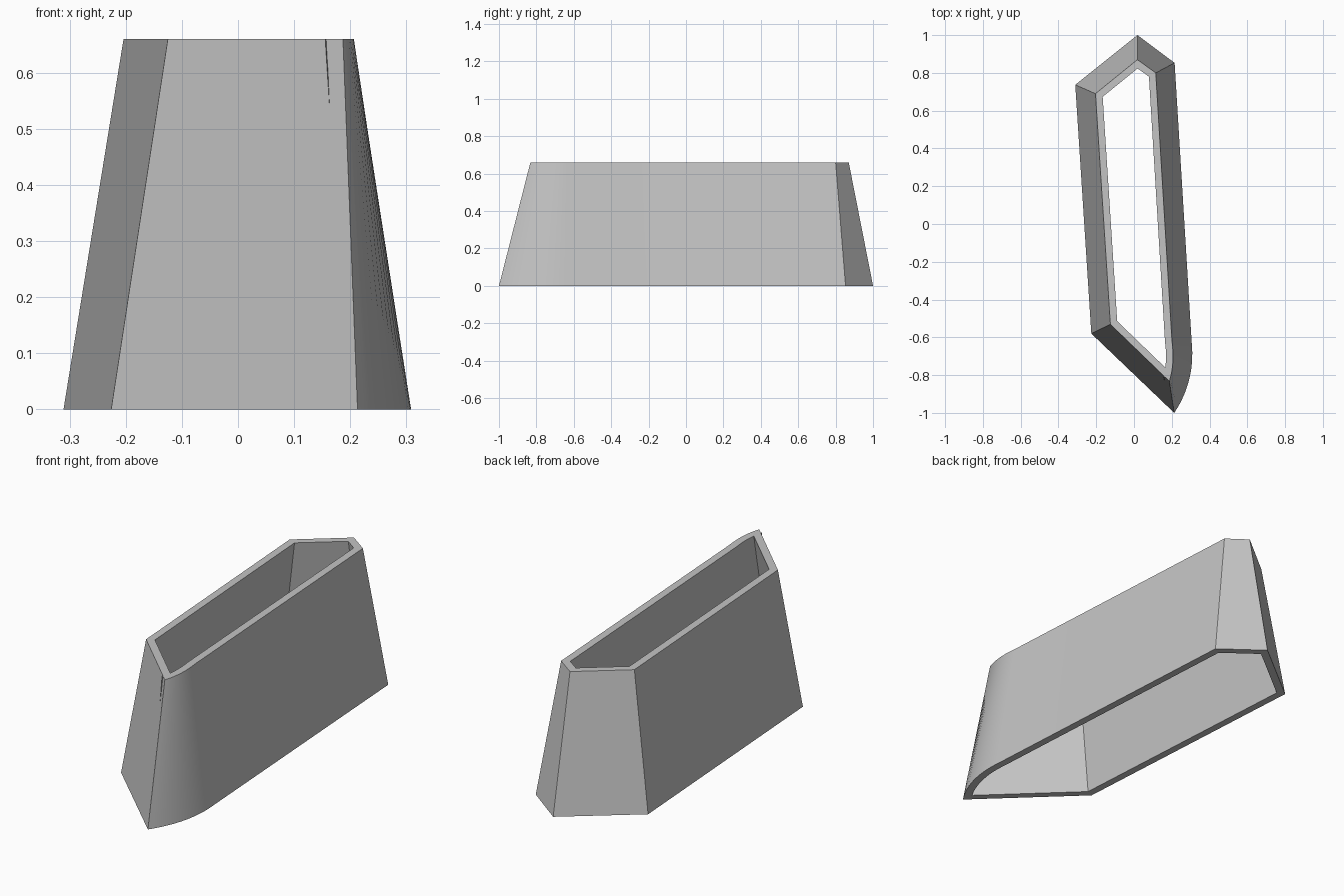
import bpy
import bmesh
from mathutils import Vector

cube = bpy.data.objects.get("Cube")
if cube:
    bpy.data.objects.remove(cube, do_unlink=True)

HEIGHT = 0.66
WALL = 0.037
ARC_STEPS = 14


def outline(left_front, tip, control, arc_end, right_back, back, left_back):
    """Counter-clockwise outline whose front right side is a curve."""
    p, c, q = Vector(tip), Vector(control), Vector(arc_end)
    arc = []
    for i in range(ARC_STEPS + 1):
        t = i / ARC_STEPS
        arc.append(p * (1 - t) ** 2 + c * 2 * t * (1 - t) + q * t ** 2)
    return [Vector(left_front), *arc, Vector(right_back), Vector(back), Vector(left_back)]


def inset(points, distance):
    """Move every side of the outline inwards, with mitred corners."""
    result = []
    for i, p in enumerate(points):
        a = (p - points[i - 1]).normalized()
        b = (points[(i + 1) % len(points)] - p).normalized()
        na, nb = Vector((-a.y, a.x)), Vector((-b.y, b.x))
        result.append(p + (na + nb) * distance / (1 + na.dot(nb)))
    return result


# Outer outlines at the foot and the rim
foot = outline((-0.226, -0.58), (0.213, -1.0), (0.327, -0.83), (0.305, -0.62),
               (0.215, 0.853), (0.018, 1.0), (-0.311, 0.737))
rim = outline((-0.125, -0.531), (0.187, -0.832), (0.217, -0.74), (0.201, -0.62),
              (0.115, 0.80), (0.018, 0.87), (-0.204, 0.69))

# Tapered hollow shell, open at both ends
bm = bmesh.new()
levels = [(foot, 0), (rim, HEIGHT), (inset(rim, WALL), HEIGHT), (inset(foot, WALL), 0)]
rings = [[bm.verts.new((p.x, p.y, z)) for p in pts] for pts, z in levels]
count = len(foot)
for k in range(4):
    lower, upper = rings[k], rings[(k + 1) % 4]
    for i in range(count):
        j = (i + 1) % count
        bm.faces.new((lower[i], lower[j], upper[j], upper[i]))
bmesh.ops.recalc_face_normals(bm, faces=bm.faces)
mesh = bpy.data.meshes.new("tapered_shell")
bm.to_mesh(mesh)
bm.free()

shell = bpy.data.objects.new("tapered_shell", mesh)
bpy.context.collection.objects.link(shell)

# Plain grey finish
grey = bpy.data.materials.new("light_grey")
grey.use_nodes = True
color = (0.55, 0.55, 0.55, 1)
grey.diffuse_color = color
grey.node_tree.nodes["Principled BSDF"].inputs["Base Color"].default_value = color
mesh.materials.append(grey)

# Smooth the curved side, keep the corners sharp
bpy.ops.object.select_all(action="DESELECT")
shell.select_set(True)
bpy.context.view_layer.objects.active = shell
bpy.ops.object.shade_smooth_by_angle(angle=0.45)
